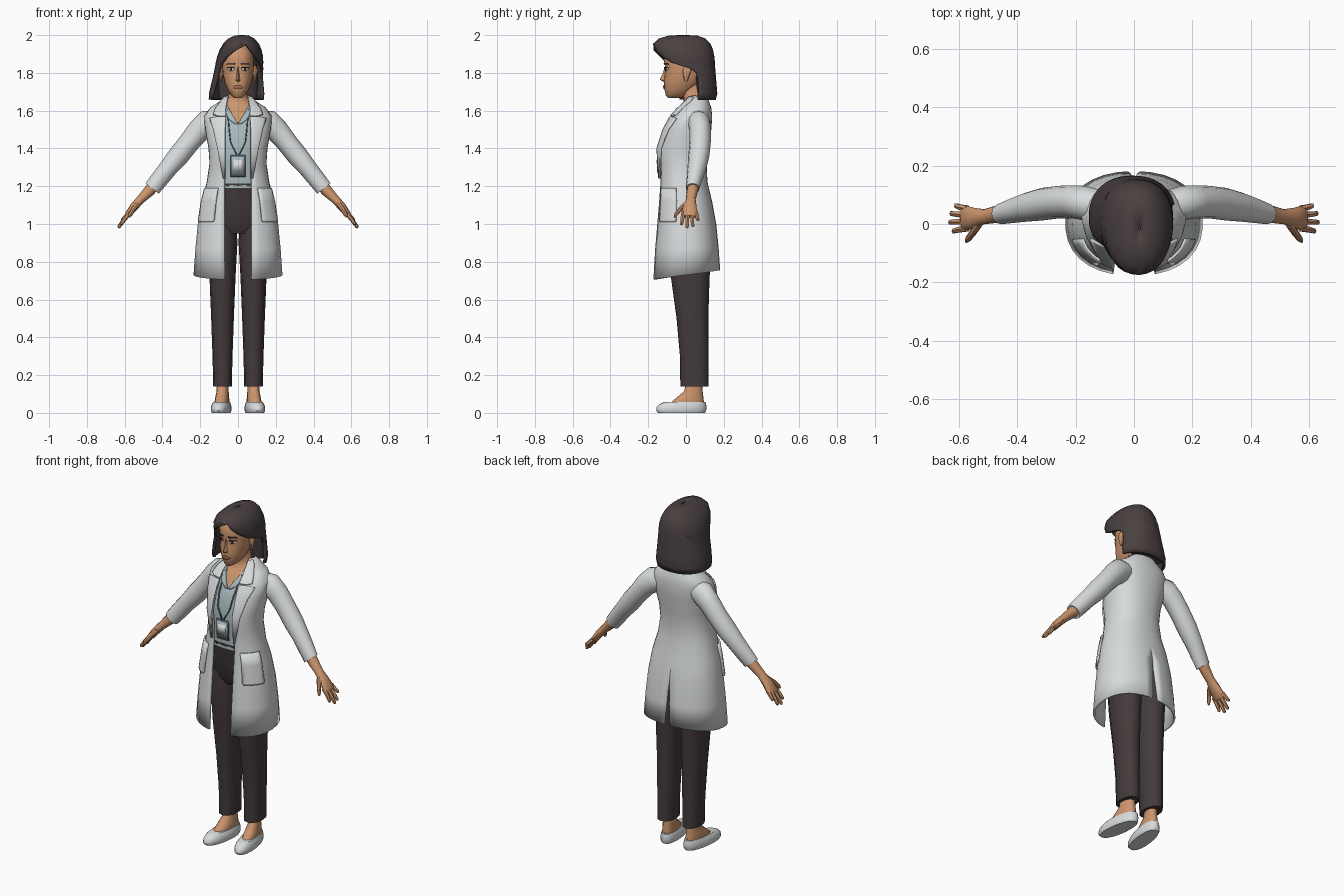
import bpy, bmesh
from math import sin, cos, asin, pi, radians, copysign, hypot

if "Cube" in bpy.data.objects:
    bpy.data.objects.remove(bpy.data.objects["Cube"])

BOXY = 0.88  # below one squares off the elliptical sections


def material(name, r, g, b):
    lin = [((c / 255 + .055) / 1.055) ** 2.4 for c in (r, g, b)] + [1]
    m = bpy.data.materials.new(name)
    m.use_nodes = True
    m.diffuse_color = lin
    m.node_tree.nodes["Principled BSDF"].inputs["Base Color"].default_value = lin
    return m


WHITE = material("coat white", 216, 219, 220)
HAIR = material("dark brown hair", 74, 64, 64)
PANTS = material("charcoal brown cloth", 68, 59, 59)
SKIN = material("warm skin", 204, 149, 109)
SHIRT = material("grey blue shirt", 168, 184, 188)
SLATE = material("slate lanyard", 98, 114, 122)
LIPS = material("lip rose", 168, 108, 86)
DARK = material("eye dark", 58, 42, 36)


def build(name, rows, mat, closed=True, caps=True, solid=0, mirror=False, angle=40):
    """Skin a grid of points, one row after another."""
    bm = bmesh.new()
    grid = [[bm.verts.new(p) for p in row] for row in rows]
    n = len(grid[0])
    for lo, hi in zip(grid, grid[1:]):
        for j in range(n if closed else n - 1):
            k = (j + 1) % n
            bm.faces.new((lo[j], lo[k], hi[k], hi[j]))
    if closed and caps:
        bm.faces.new(grid[0])
        bm.faces.new(grid[-1])
    bmesh.ops.remove_doubles(bm, verts=bm.verts[:], dist=.0004)
    bmesh.ops.recalc_face_normals(bm, faces=bm.faces[:])
    mesh = bpy.data.meshes.new(name)
    bm.to_mesh(mesh)
    bm.free()
    mesh.materials.append(mat)
    ob = bpy.data.objects.new(name, mesh)
    bpy.context.collection.objects.link(ob)
    if mirror:
        ob.modifiers.new("Mirror", 'MIRROR')
    if solid:
        mod = ob.modifiers.new("Solidify", 'SOLIDIFY')
        mod.thickness, mod.offset = solid, 0
    bpy.ops.object.select_all(action='DESELECT')
    ob.select_set(True)
    bpy.context.view_layer.objects.active = ob
    bpy.ops.object.shade_smooth_by_angle(angle=radians(angle))
    return ob


def power(v):
    return copysign(abs(v) ** BOXY, v)


def point(ring, t, off=0, cx=0):
    """Point on a section (z, half width, front, back); t turns from the front to +x."""
    z, a, yf, yb = ring[:4]
    x = cx + a * power(sin(t)) + off * sin(t)
    y = (yf + yb) / 2 - (yb - yf) / 2 * power(cos(t)) - off * cos(t)
    return [x, y, z]


def at(rings, z):
    for lo, hi in zip(rings, rings[1:]):
        if z <= hi[0]:
            break
    f = (z - lo[0]) / (hi[0] - lo[0])
    return [p + (q - p) * f for p, q in zip(lo, hi)]


def turn(ring, x):
    return copysign(asin(min(1, abs(x) / ring[1]) ** (1 / BOXY)), x)


def loft(name, rings, mat, cx=0, sides=20, **kw):
    rows = [[point(r, 2 * pi * j / sides, cx=cx) for j in range(sides)] for r in rings]
    return build(name, rows, mat, **kw)


def patch(name, rings, rows, off, mat, solid=.006, mirror=True, degrees=False, n=6):
    """Thin plate lying on a lofted surface; rows are (z, from, to)."""
    grid = []
    for z, u, v in rows:
        ring = at(rings, z)
        steps = [u + (v - u) * j / n for j in range(n + 1)]
        grid.append([point(ring, radians(s) if degrees else turn(ring, s), off) for s in steps])
    return build(name, grid, mat, closed=False, solid=solid, mirror=mirror)


def tube(name, pts, mat, sides=12):
    """Limb along points (x, y, z, radius in the x-z plane, radius along y)."""
    rows = []
    for i, (x, y, z, rn, ry) in enumerate(pts):
        p, q = pts[max(i - 1, 0)], pts[min(i + 1, len(pts) - 1)]
        dx, dz = q[0] - p[0], q[2] - p[2]
        d = hypot(dx, dz)
        ring = []
        for j in range(sides):
            c, s = cos(2 * pi * j / sides) * rn, sin(2 * pi * j / sides) * ry
            ring.append((x - dz / d * c, y + s, z + dx / d * c))
        rows.append(ring)
    return build(name, rows, mat, mirror=True)


# Coat: half shell with a front opening and a back vent, mirrored
coat = [(.73, .23, -.172, .175), (.87, .22, -.163, .167), (1, .207, -.152, .154),
        (1.12, .187, -.143, .132), (1.22, .16, -.138, .108), (1.32, .145, -.141, .103),
        (1.4, .15, -.15, .113), (1.5, .168, -.115, .128), (1.57, .174, -.075, .133),
        (1.615, .14, -.035, .128), (1.65, .085, 0, .115), (1.675, .064, .02, .107)]
rows = []
for ring in coat:
    z = ring[0]
    start = turn(ring, min(.07, .75 * ring[1]))
    vent = .02 * max(0, (1.03 - z) / .3)
    drop = .025 * max(0, (.9 - z) / .17)
    row = []
    for j in range(15):
        t = start + (pi - start) * j / 14
        p = point(ring, t)
        row.append((max(p[0], vent), p[1], z - drop * cos(t)))
    rows.append(row)
build("coat_body", rows, WHITE, closed=False, solid=.012, mirror=True)
patch("coat_lapels", coat, [(1.24, .064, .072), (1.4, .064, .1), (1.5, .064, .122),
                            (1.56, .06, .14), (1.567, .06, .1)], .012, WHITE, .009)
patch("coat_collar", coat, [(1.572, .06, .1), (1.578, .06, .122), (1.61, .06, .11),
                            (1.65, .05, .078), (1.672, .046, .062)], .013, WHITE, .009)
patch("coat_pockets", coat, [(1.01, 35, 72), (1.02, 33, 74), (1.12, 33, 75), (1.19, 33, 76)],
      .012, WHITE, .009, degrees=True)
tube("coat_sleeves", [(.11, .06, 1.55, .055, .055), (.16, .07, 1.535, .07, .06),
                      (.207, .076, 1.495, .062, .057), (.26, .075, 1.43, .056, .056),
                      (.316, .068, 1.36, .056, .056), (.37, .058, 1.295, .049, .05),
                      (.42, .045, 1.232, .047, .042), (.455, .035, 1.188, .044, .036)], WHITE)

# Torso: shirt with a V neckline cut in, running into the neck
torso = [tuple(v * (.92 if i else 1) for i, v in enumerate(r))
         for r in [at(coat, 1.19)] + coat if 1.18 < r[0] < 1.63]
torso += [(1.64, .072, -.012, .1), (1.67, .05, -.012, .088), (1.74, .046, -.03, .08)]
body = loft("shirt_and_neck", torso, SHIRT, sides=28)
body.data.materials.append(SKIN)
bm = bmesh.new()
bm.from_mesh(body.data)
for s in (-1.7, 1.7):
    bmesh.ops.bisect_plane(bm, geom=bm.verts[:] + bm.edges[:] + bm.faces[:],
                           plane_co=(0, 0, 1.53), plane_no=(s, 0, 1))
for f in bm.faces:
    c = f.calc_center_median()
    f.material_index = int(c.z > 1.64 or (c.y < .03 and c.z > 1.53 + 1.7 * abs(c.x)))
bm.to_mesh(body.data)
bm.free()
patch("shirt_collar", torso, [(1.53, 0, .016), (1.55, .012, .042), (1.57, .024, .056),
                              (1.6, .041, .064), (1.635, .056, .066)], .006, SHIRT)

# Lanyard and badge
patch("lanyard", torso, [(1.61, .05, .056), (1.5, .042, .048), (1.43, .034, .04),
                         (1.365, .002, .008)], .008, SLATE, .005, n=1)
patch("badge_frame", torso, [(1.25, -.036, .036), (1.365, -.036, .036)], .014, SLATE, mirror=False)
patch("badge_card", torso, [(1.258, -.028, .028), (1.355, -.028, .028)], .018, SHIRT, mirror=False)
patch("badge_label", torso, [(1.275, -.02, .02), (1.34, -.02, .02)], .021, WHITE, mirror=False)

# Trousers
loft("trouser_hips", [(.95, .125, -.07, .12), (1, .155, -.095, .138), (1.1, .163, -.113, .128),
                      (1.19, .157, -.126, .11), (1.215, .152, -.13, .104)], PANTS)
loft("trouser_legs", [(.14, .049, -.03, .12), (.3, .053, -.032, .12), (.5, .06, -.05, .118),
                      (.72, .069, -.08, .125), (.9, .079, -.09, .137), (1.02, .074, -.085, .135)],
     PANTS, cx=.082, sides=12, mirror=True)

# Feet and slip-on shoes, toes turned slightly out
feet = [loft("feet", [(.03, .036, -.09, .095), (.055, .038, -.08, .095), (.085, .035, -.045, .092),
                      (.115, .031, -.01, .088), (.18, .03, .005, .085)], SKIN, cx=.08, sides=14,
             mirror=True),
        loft("shoes", [(0, .046, -.148, .1), (.012, .051, -.158, .107), (.03, .051, -.155, .108),
                       (.046, .047, -.14, .107), (.058, .041, -.115, .104)], WHITE, cx=.08,
             mirror=True)]
for ob in feet:
    for v in ob.data.vertices:
        v.co.x -= .12 * (v.co.y - .05)

# Forearms, hands and fingers
tube("forearms", [(.42, .045, 1.235, .033, .03), (.47, .034, 1.175, .03, .03),
                  (.515, .025, 1.13, .023, .026), (.55, .02, 1.092, .022, .036),
                  (.582, .02, 1.05, .017, .044), (.59, .02, 1.04, .01, .04)], SKIN)
fingers = [("index", -.015, -.024, .622, .995), ("middle", .008, .006, .634, .979),
           ("ring", .031, .036, .63, .986), ("little", .053, .063, .615, 1.018)]
for name, y0, y1, x, z in fingers:
    tube(name + "_fingers", [(.572, y0, 1.062, .012, .012), ((x + .58) / 2, (y0 + y1) / 2, (z + 1.055) / 2, .011, .011),
                             (x - .003, y1, z + .005, .009, .009), (x, y1, z, .004, .004)], SKIN, 6)
tube("thumbs", [(.53, .005, 1.11, .015, .018), (.553, -.03, 1.08, .013, .014),
                (.57, -.052, 1.05, .011, .011), (.576, -.06, 1.035, .005, .005)], SKIN, 8)

# Head and face
head = [(1.667, .018, -.095, -.03), (1.68, .036, -.107, 0), (1.71, .056, -.114, .04),
        (1.75, .071, -.117, .08), (1.79, .08, -.113, .11), (1.83, .084, -.11, .12),
        (1.87, .084, -.118, .125), (1.92, .075, -.102, .112), (1.96, .04, -.05, .06)]
loft("head", head, SKIN, sides=24)
build("nose", [[(-w, -.1, z), (0, y, z + h), (w, -.1, z)] for w, y, z, h in
               [(.009, -.113, 1.832, 0), (.013, -.126, 1.79, 0), (.019, -.139, 1.757, .008),
                (.014, -.112, 1.748, 0)]], SKIN, closed=False)
loft("ears", [(1.755, .004, -.008, .008), (1.78, .01, -.014, .016), (1.815, .014, -.018, .03),
              (1.838, .007, -.004, .02)], SKIN, cx=.09, sides=10, mirror=True)
patch("eye_whites", head, [(1.811, .028, .042), (1.818, .019, .052), (1.825, .02, .052),
                           (1.829, .027, .045)], .003, WHITE, .003)
patch("irises", head, [(1.812, .031, .039), (1.82, .029, .041), (1.828, .031, .039)], .005, DARK, .003)
patch("eyelid_lines", head, [(1.826, .017, .056), (1.832, .022, .05)], .006, DARK, .003)
patch("eyebrows", head, [(1.844, .016, .058), (1.852, .016, .052)], .003, HAIR, .004)
patch("lips", head, [(1.714, -.012, .012), (1.724, -.026, .026), (1.733, -.012, .012)],
      .003, LIPS, .005, mirror=False)

# Bob haircut: side parting, swept to one side and tucked behind the other ear
bob = [(1.658, .14, -.1, .15, 105, 293), (1.69, .141, -.11, .158, 105, 297),
       (1.75, .132, -.118, .153, 108, 300), (1.8, .124, -.122, .149, 105, 303),
       (1.825, .121, -.128, .147, 92, 306), (1.855, .118, -.138, .145, 60, 314),
       (1.885, .114, -.15, .143, 40, 328), (1.92, .104, -.166, .136, 25, 350),
       (1.95, .088, -.168, .123, 14, 374), (1.976, .064, -.138, .098, 14, 374),
       (1.989, .036, -.09, .06, 14, 374), (1.993, .002, -.02, -.01, 14, 374)]
rows = [[point(r, radians(r[4] + (r[5] - r[4]) * j / 28), cx=.08 * (r[0] - 1.75)) for j in range(29)]
        for r in bob]
build("hair_bob", rows, HAIR, closed=False, solid=.016, angle=50)
loft("hair_nape", [(1.665, .1, .065, .14), (1.75, .105, .05, .14), (1.87, .1, .03, .13)], HAIR)
